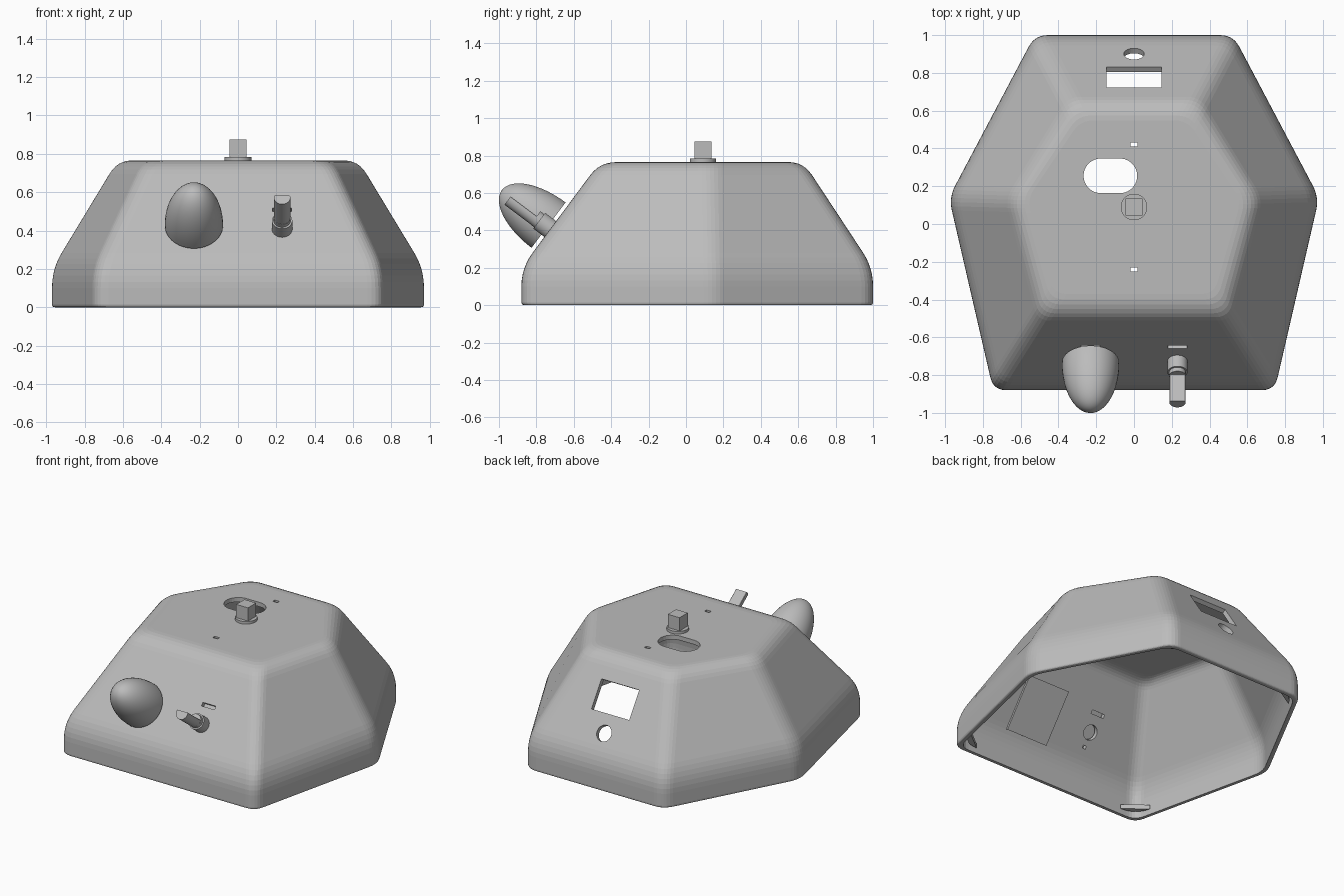
import bpy, bmesh, math
from mathutils import Matrix, Vector

if "Cube" in bpy.data.objects:
    bpy.data.objects.remove(bpy.data.objects["Cube"])

grey = bpy.data.materials.new("plain grey")
grey.diffuse_color = (0.5, 0.5, 0.5, 1)
grey.use_nodes = True
grey.node_tree.nodes["Principled BSDF"].inputs["Base Color"].default_value = grey.diffuse_color


def finish(name, bm, smooth=False):
    bmesh.ops.recalc_face_normals(bm, faces=bm.faces)
    me = bpy.data.meshes.new(name)
    bm.to_mesh(me)
    bm.free()
    me.materials.append(grey)
    ob = bpy.data.objects.new(name, me)
    bpy.context.collection.objects.link(ob)
    if smooth:
        bpy.ops.object.select_all(action='DESELECT')
        ob.select_set(True)
        bpy.context.view_layer.objects.active = ob
        bpy.ops.object.shade_smooth_by_angle(angle=math.radians(35))
    return ob


def bend(a, b, c, d, n=6):
    """Rounded corner at b, starting d away along each side."""
    a, b, c = Vector(a), Vector(b), Vector(c)
    p, q = b + (a - b).normalized() * d, b + (c - b).normalized() * d
    return [p * (1 - t) ** 2 + b * 2 * t * (1 - t) + q * t * t
            for t in (i / n for i in range(n + 1))]


def skin(bm, rings, caps=True, closed=False):
    vs = [[bm.verts.new(p) for p in r] for r in rings]
    n = len(vs[0])
    for a, b in zip(vs, vs[1:]):
        for i in range(n):
            j = (i + 1) % n
            bm.faces.new((a[i], a[j], b[j], b[i]))
    if caps:
        bm.faces.new(vs[0])
        bm.faces.new(vs[-1])


def frame(x, y, z, ny, nz):
    """Local z is the wall normal, local y runs up the wall."""
    w = Vector((0, ny, nz)).normalized()
    v = Vector((0, -w.z, w.y)) if w.y > 0 else Vector((0, w.z, -w.y))
    m = Matrix((v.cross(w), v, w)).transposed().to_4x4()
    m.translation = (x, y, z)
    return m


def front(x, y):
    return frame(x, y, 0.2 + (y + 0.88) / 0.75, -0.8, 0.6)


def back(x, y):
    return frame(x, y, 0.2 + (1 - y) / 0.664, 0.833, 0.553)


def top(x, y):
    return frame(x, y, 0.765, 0, 1)


def box(w, h, cx=0, cy=0):
    return [(cx + sx * w / 2, cy + sy * h / 2) for sx, sy in ((-1, -1), (1, -1), (1, 1), (-1, 1))]


def oval(r, stretch=0, n=32):
    pts = []
    for i in range(n):
        a = 2 * math.pi * (i + 0.5) / n
        pts.append((r * math.cos(a) + math.copysign(stretch, math.cos(a)), r * math.sin(a)))
    return pts


def prism(bm, m, outline, z0, z1):
    skin(bm, [[m @ Vector((x, y, z)) for x, y in outline] for z in (z0, z1)])


def lathe(bm, m, profile, flat=9.0, n=40):
    """Turned shape; flat cuts one side of the section."""
    skin(bm, [[m @ Vector((x, min(y, flat), z)) for x, y in oval(r, 0, n)] for r, z in profile])


# --- hexagonal shell -----------------------------------------------------
def hexagon(f, s, b):
    half = [f, s, b]
    return [Vector(p) for p in half] + [Vector((-x, y)) for x, y in reversed(half)]


BASE = hexagon((0.745, -0.88), (0.98, 0.14), (0.525, 1.0))
TOP = hexagon((0.48, -0.46), (0.64, 0.13), (0.325, 0.628))
MID = Vector((0, 0.06))


def ring(u, z, scale=1.0):
    c = [MID + (p.lerp(q, u / 0.4) - MID) * scale for p, q in zip(BASE, TOP)]
    pts = []
    for i in range(6):
        pts += bend(c[i - 1], c[i], c[(i + 1) % 6], 0.07)
    return [(p.x, p.y, z) for p in pts]


outer = ([(0.018, 0)] + bend((0.1, 0), (0, 0), (0, 0.2), 0.017, 4)[1:]
         + bend((0, 0), (0, 0.2), (0.4, 0.765), 0.1)
         + bend((0, 0.2), (0.4, 0.765), (0.6, 0.765), 0.085))
inner = ([(0, 0)] + bend((0, 0), (0, 0.19), (0.395, 0.735), 0.09)
         + bend((0, 0.19), (0.395, 0.735), (0.6, 0.735), 0.06))
bm = bmesh.new()
skin(bm, [ring(*p) for p in reversed(outer)] + [ring(*p, 0.966) for p in inner])
shell = finish("shell", bm)

# --- openings through the shell -------------------------------------------
EGG, SHAFT = front(-0.23, -0.725), front(0.23, -0.725)
bm = bmesh.new()
for m, outline in (
        (top(-0.125, 0.255), oval(0.092, 0.05)),       # oval opening
        (top(0, 0.42), box(0.036, 0.022)),             # small top slots
        (top(0, -0.24), box(0.036, 0.022)),
        (back(0, 0.775), box(0.29, 0.2)),              # rear window
        (back(0, 0.9), oval(0.054)),                   # rear round hole
        (EGG, oval(0.05)),                             # hole behind dome
        (EGG, box(0.1, 0.024, 0, 0.125)),              # front slots
        (SHAFT, box(0.1, 0.024, 0, 0.125)),
        (EGG, box(0.025, 0.02, 0, -0.1))):
    prism(bm, m, outline, -0.07, 0.05)
cutter = finish("opening_cutter", bm)
cutter.hide_render = True
mod = shell.modifiers.new("openings", 'BOOLEAN')
mod.operation, mod.solver, mod.object = 'DIFFERENCE', 'EXACT', cutter
bpy.context.view_layer.objects.active = shell
bpy.ops.object.modifier_apply(modifier=mod.name)
bpy.data.objects.remove(cutter)

# --- domed knob on the front ------------------------------------------------
bm = bmesh.new()
m = frame(-0.23, -0.735, 0.428, -0.8, 0.6)
angles = [math.radians(i * 89 / 16) for i in range(17)]
lathe(bm, m, [(0.152 * math.cos(a), 0.312 * math.sin(a)) for a in angles])
finish("domed_knob", bm, True)

# --- control shaft with collar and flat side --------------------------------
bm = bmesh.new()
lathe(bm, SHAFT, [(0.053, -0.04), (0.053, 0.075)])
lathe(bm, SHAFT, [(0.044, 0.07), (0.044, 0.1)])
lathe(bm, SHAFT, [(0.043, 0.1), (0.043, 0.275)], flat=0.012)
finish("control_shaft", bm, True)

# backing plate inside, behind the shaft
bm = bmesh.new()
prism(bm, SHAFT, box(0.32, 0.37, -0.02, 0), -0.045, -0.031)
finish("backing_plate", bm)

# --- top post: round collar and square peg ---------------------------------
bm = bmesh.new()
lathe(bm, top(0, 0.09), [(0.07, -0.02), (0.07, 0.018)])
finish("post_collar", bm, True)
bm = bmesh.new()
prism(bm, top(0, 0.09), box(0.09, 0.09), 0.018, 0.11)
finish("square_peg", bm)

# --- corner tabs inside the rim ---------------------------------------------
bm = bmesh.new()
for i in (0, 2, 3, 5):
    c = [MID + (p - MID) * 0.955 for p in BASE]
    tri = bend(c[i - 1], c[i], c[(i + 1) % 6], 0.12, 5)
    prism(bm, Matrix(), [(p.x, p.y) for p in tri], 0.03, 0.06)
finish("corner_tabs", bm)
